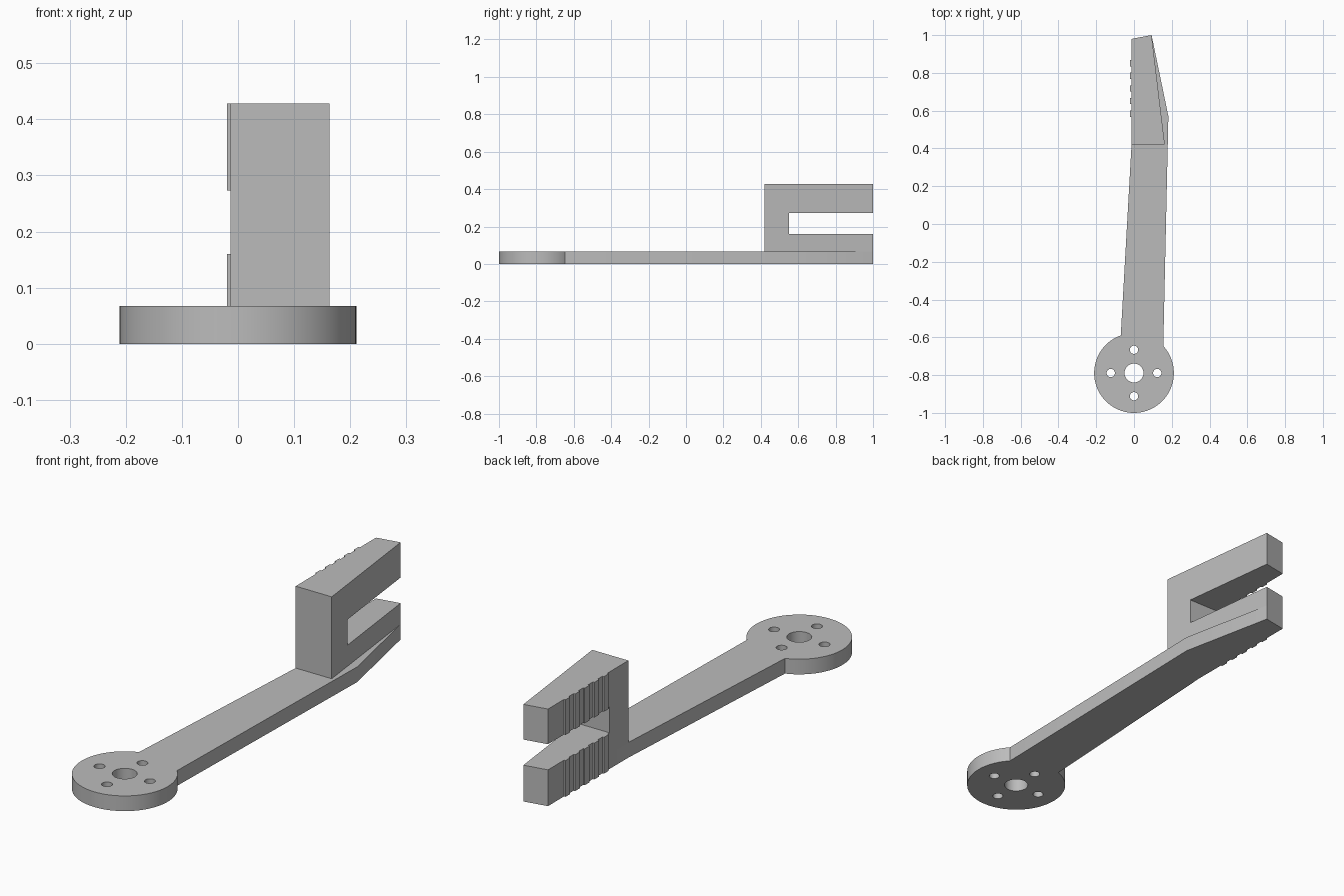
import bpy, bmesh, math

cube = bpy.data.objects.get("Cube")
if cube:
    bpy.data.objects.remove(cube, do_unlink=True)

grey = bpy.data.materials.new("plain grey")
grey.use_nodes = True
grey.diffuse_color = (0.5, 0.5, 0.5, 1)
grey.node_tree.nodes["Principled BSDF"].inputs["Base Color"].default_value = (0.5, 0.5, 0.5, 1)

PLATE_TOP, JAW_TOP = 0.067, 0.428
SLOT_LOW, SLOT_HIGH, SLOT_BACK = 0.16, 0.273, 0.552
HUB_Y, HUB_R = -0.789, 0.211
SIDE_X = -0.013


def prism(name, outline, z0, z1):
    """Extrude a plan outline between two heights."""
    bm = bmesh.new()
    base = bm.faces.new([bm.verts.new((x, y, z0)) for x, y in outline])
    top = bmesh.ops.extrude_face_region(bm, geom=[base])["geom"]
    for v in top:
        if isinstance(v, bmesh.types.BMVert):
            v.co.z = z1
    bmesh.ops.recalc_face_normals(bm, faces=bm.faces)
    mesh = bpy.data.meshes.new(name)
    bm.to_mesh(mesh)
    bm.free()
    mesh.materials.append(grey)
    ob = bpy.data.objects.new(name, mesh)
    bpy.context.collection.objects.link(ob)
    return ob


def circle(cx, cy, r, n):
    return [(cx + r * math.cos(math.tau * i / n), cy + r * math.sin(math.tau * i / n))
            for i in range(n)]


def rect(x0, x1, y0, y1):
    return [(x0, y0), (x1, y0), (x1, y1), (x0, y1)]


def activate(ob):
    bpy.ops.object.select_all(action='DESELECT')
    ob.select_set(True)
    bpy.context.view_layer.objects.active = ob


def cut(ob, cutter):
    """Subtract a cutter and discard it."""
    cutter.hide_render = True
    activate(ob)
    mod = ob.modifiers.new("cut", 'BOOLEAN')
    mod.operation, mod.solver, mod.object = 'DIFFERENCE', 'EXACT', cutter
    bpy.ops.object.modifier_apply(modifier=mod.name)
    bpy.data.objects.remove(cutter, do_unlink=True)


# Flat arm with a round hub, drawn as one outline
start = math.acos(0.155 / HUB_R)
end = math.acos(-0.07 / HUB_R) - math.tau
steps = 64
hub = [(HUB_R * math.cos(a), HUB_Y + HUB_R * math.sin(a))
       for a in (start + (end - start) * i / steps for i in range(steps + 1))]
arm_edge = [(SIDE_X, 0.42), (SIDE_X, 0.98), (0.093, 1.0), (0.182, 0.57)]
arm = prism("arm_and_hub", hub + arm_edge, 0, PLATE_TOP)

# Shaft hole and four screw holes
cut(arm, prism("hole_cutter", circle(0, HUB_Y, 0.05, 40), -0.1, 0.2))
for x, y in circle(0, HUB_Y, 0.123, 4):
    cut(arm, prism("hole_cutter", circle(x, y, 0.022, 24), -0.1, 0.2))
activate(arm)
bpy.ops.object.shade_smooth_by_angle(angle=math.radians(30))

# Slotted jaw block
jaw = prism("slotted_jaw", [(SIDE_X, 0.42), (0.163, 0.42), (0.093, 1.0), (SIDE_X, 0.98)],
            PLATE_TOP, JAW_TOP)
cut(jaw, prism("slot_cutter", rect(-0.2, 0.3, SLOT_BACK, 1.2), SLOT_LOW, SLOT_HIGH))

# Grip ridges on the flat side of both jaws
for i in range(5):
    y = 0.567 + i * 0.067
    plan = rect(SIDE_X - 0.007, SIDE_X, y, y + 0.033)
    prism("lower_grip_ridge", plan, 0, SLOT_LOW)
    prism("upper_grip_ridge", plan, SLOT_HIGH, JAW_TOP)
